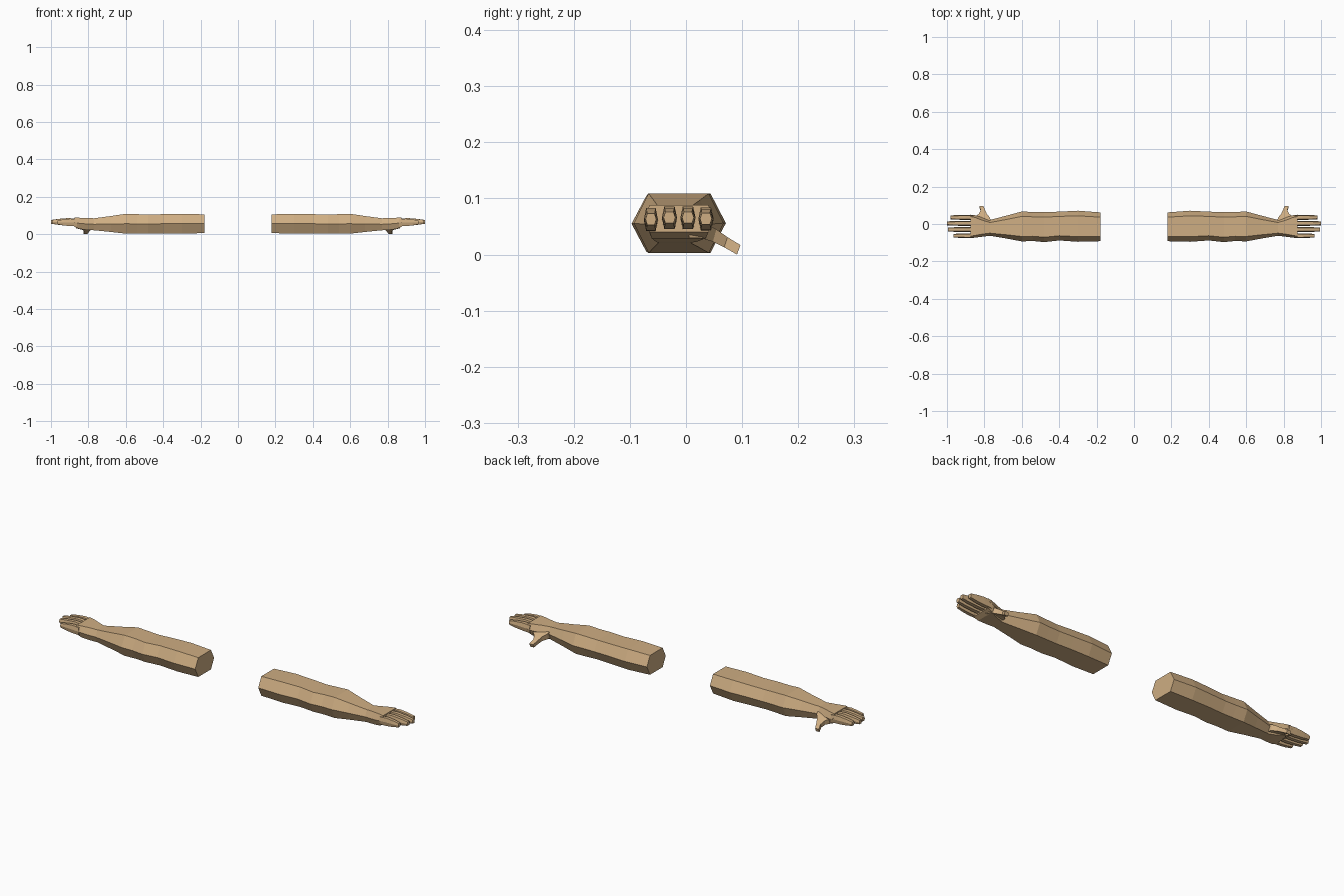
import bpy, bmesh

skin = bpy.data.materials.new("tan_skin")
skin.diffuse_color = (0.62, 0.42, 0.225, 1)


def loft(name, rings):
    """Skin a list of equal-length rings, cap both ends, mirror to the other side."""
    bm = bmesh.new()
    loops = [[bm.verts.new(p) for p in ring] for ring in rings]
    n = len(loops[0])
    for a, b in zip(loops, loops[1:]):
        for i in range(n):
            j = (i + 1) % n
            bm.faces.new((a[i], a[j], b[j], b[i]))
    bm.faces.new(loops[0])
    bm.faces.new(loops[-1])
    bmesh.ops.recalc_face_normals(bm, faces=bm.faces)
    me = bpy.data.meshes.new(name)
    bm.to_mesh(me)
    bm.free()
    me.materials.append(skin)
    ob = bpy.data.objects.new(name, me)
    bpy.context.collection.objects.link(ob)
    ob.modifiers.new("other_side", 'MIRROR').use_axis[0] = True
    return ob


def hexagon(x, y0, y1, z0, z1, inset):
    """Six-sided section with a flat top and bottom and pointed sides."""
    d, zm = (y1 - y0) * inset, (z0 + z1) / 2
    return [(x, y0, zm), (x, y0 + d, z1), (x, y1 - d, z1),
            (x, y1, zm), (x, y1 - d, z0), (x, y0 + d, z0)]


# Forearm: x, front edge, back edge, bottom, top, inset
loft("forearm", [hexagon(*s) for s in (
    (0.18, -0.092, 0.062, 0.006, 0.106, 0.165),
    (0.30, -0.095, 0.071, 0.003, 0.109, 0.165),
    (0.40, -0.088, 0.066, 0.005, 0.107, 0.165),
    (0.48, -0.097, 0.063, 0.005, 0.105, 0.165),
    (0.54, -0.091, 0.064, 0.004, 0.107, 0.165),
    (0.60, -0.093, 0.067, 0.003, 0.109, 0.165),
    (0.68, -0.078, 0.045, 0.012, 0.097, 0.165),
    (0.77, -0.063, 0.022, 0.021, 0.085, 0.165))])

# Palm
loft("palm", [hexagon(*s) for s in (
    (0.77, -0.063, 0.022, 0.021, 0.085, 0.165),
    (0.81, -0.068, 0.034, 0.023, 0.087, 0.14),
    (0.85, -0.073, 0.047, 0.029, 0.088, 0.10),
    (0.875, -0.075, 0.050, 0.040, 0.088, 0.08))])

# Fingers: front edge, back edge, tip, height offset
for name, y0, y1, tip, dz in (
        ("index_finger", 0.022, 0.049, 0.98, -0.002),
        ("middle_finger", -0.010, 0.017, 1.00, 0.0),
        ("ring_finger", -0.043, -0.016, 0.994, 0.0),
        ("little_finger", -0.075, -0.050, 0.966, -0.003)):
    length = tip - 0.86
    loft(name, [hexagon(0.86 + length * t, y0 + g, y1 - g, z0 + dz, z1 + dz, 0.16)
                for t, g, z0, z1 in ((0, 0, 0.045, 0.083), (0.35, 0, 0.046, 0.086),
                                     (0.7, 0.001, 0.050, 0.082), (1, 0.003, 0.056, 0.076))])

# Thumb: y, inner x, outer x, centre height, half thickness
loft("thumb", [[(x0, y, z - h), (x1, y, z - h), (x1, y + 0.006, z + h), (x0, y + 0.006, z + h)]
               for y, x0, x1, z, h in (
    (0.005, 0.765, 0.865, 0.048, 0.018),
    (0.028, 0.770, 0.855, 0.043, 0.014),
    (0.048, 0.787, 0.830, 0.034, 0.011),
    (0.068, 0.796, 0.820, 0.022, 0.009),
    (0.091, 0.806, 0.827, 0.0085, 0.0085))])
